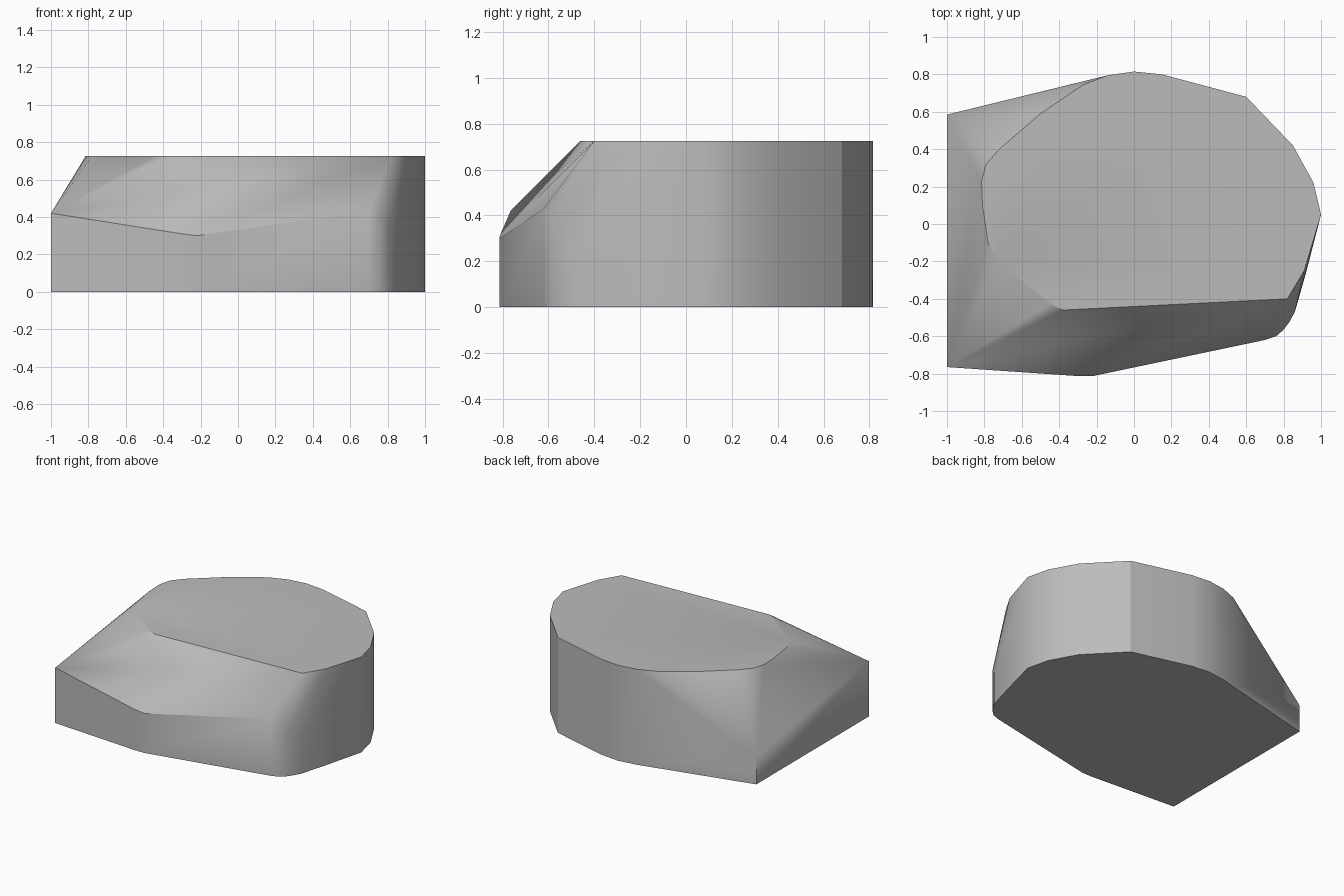
import bpy, bmesh, math

cube = bpy.data.objects.get("Cube")
if cube:
    bpy.data.objects.remove(cube, do_unlink=True)

TOP = 0.725

# Upright wall outline shared by the base and the flat top
round_wall = [(1, 0.05), (0.96, 0.22), (0.85, 0.42), (0.6, 0.68), (0.15, 0.8),
              (0, 0.815), (-0.14, 0.795)]

# Sloped rim of the flat top
top_rim = [(-0.27, 0.745), (-0.5, 0.59), (-0.72, 0.4), (-0.79, 0.32), (-0.815, 0.23),
           (-0.81, 0.1), (-0.78, -0.1), (-0.73, -0.2), (-0.45, -0.43),
           (-0.38, -0.46), (0.82, -0.4), (0.91, -0.25)]

# Lower wall corners: x, y and the height where the wall meets the slope
shoulders = [(-1, 0.585, 0.21), (-1, -0.765, 0.42), (-0.3, -0.813, 0.31),
             (-0.22, -0.813, 0.3), (0.7, -0.62, 0.43), (0.76, -0.6, 0.4),
             (0.8, -0.565, 0.33), (0.83, -0.525, 0.28), (0.86, -0.47, 0.25),
             (0.92, -0.26, 0.25)]

points = [(x, y, TOP) for x, y in round_wall + top_rim]
points += [(x, y, 0) for x, y in round_wall]
for x, y, z in shoulders:
    points += [(x, y, 0), (x, y, z)]

# Wrap the outline points into one faceted stone
bm = bmesh.new()
for p in points:
    bm.verts.new(p)
hull = bmesh.ops.convex_hull(bm, input=bm.verts[:])
loose = {g for g in hull["geom_interior"] + hull["geom_unused"]
         if isinstance(g, bmesh.types.BMVert)}
bmesh.ops.delete(bm, geom=list(loose), context="VERTS")
bmesh.ops.dissolve_limit(bm, angle_limit=math.radians(0.5),
                         verts=bm.verts[:], edges=bm.edges[:])
bmesh.ops.recalc_face_normals(bm, faces=bm.faces[:])

mesh = bpy.data.meshes.new("rock")
bm.to_mesh(mesh)
bm.free()
rock = bpy.data.objects.new("rock", mesh)
bpy.context.collection.objects.link(rock)

# Plain stone grey
grey = bpy.data.materials.new("stone grey")
grey.use_nodes = True
colour = (0.5, 0.5, 0.5, 1)
grey.diffuse_color = colour
bsdf = next(n for n in grey.node_tree.nodes if n.type == "BSDF_PRINCIPLED")
bsdf.inputs["Base Color"].default_value = colour
mesh.materials.append(grey)

# Soft shading across shallow facets, crisp main edges
bpy.ops.object.select_all(action="DESELECT")
rock.select_set(True)
bpy.context.view_layer.objects.active = rock
bpy.ops.object.shade_smooth_by_angle(angle=math.radians(30))
